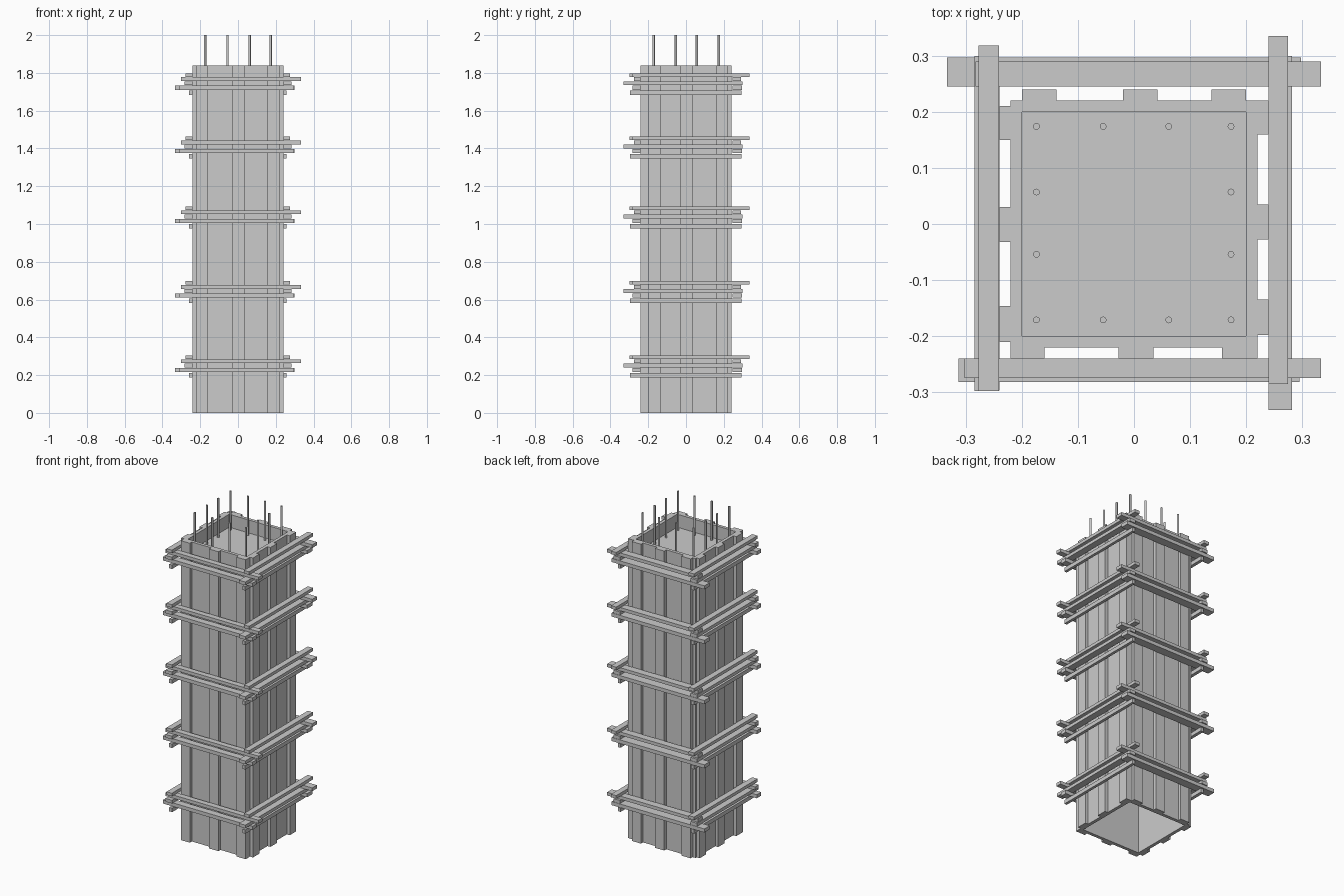
import bpy
import bmesh
from mathutils import Matrix, Vector

if "Cube" in bpy.data.objects:
    bpy.data.objects.remove(bpy.data.objects["Cube"])


def make_object(name, bm):
    mesh = bpy.data.meshes.new(name)
    bm.to_mesh(mesh)
    bm.free()
    ob = bpy.data.objects.new(name, mesh)
    bpy.context.collection.objects.link(ob)
    return ob


def add_box(bm, x, y, z):
    size = Vector((x[1] - x[0], y[1] - y[0], z[1] - z[0]))
    mid = Vector((sum(x) / 2, sum(y) / 2, sum(z) / 2))
    bmesh.ops.create_cube(bm, size=1, matrix=Matrix.Translation(mid) @ Matrix.Diagonal(size).to_4x4())


def boxes(name, items):
    bm = bmesh.new()
    for item in items:
        add_box(bm, *item)
    return make_object(name, bm)


H = 1.84           # formwork height
POUR = 1.76        # top of the poured concrete
Z = (0, H)

# Four inner form panels making a hollow shaft
boxes("front_panel", [((-.22, .22), (-.22, -.20), Z)])
boxes("back_panel", [((-.22, .22), (.20, .22), Z)])
boxes("left_panel", [((-.22, -.20), (-.20, .20), Z)])
boxes("right_panel", [((.20, .22), (-.20, .20), Z)])

# Vertical battens, three per side
boxes("front_battens", [(s, (-.24, -.22), Z) for s in ((-.22, -.16), (-.028, .035), (.157, .22))])
boxes("back_battens", [(s, (.22, .24), Z) for s in ((-.20, -.138), (-.02, .042), (.138, .20))])
boxes("left_battens", [((-.24, -.22), s, Z) for s in ((-.21, -.146), (-.032, .03), (.15, .21))])
boxes("right_battens", [((.22, .24), s, Z) for s in ((-.198, -.135), (-.028, .035), (.16, .22))])

# Concrete surface inside the shaft
boxes("concrete", [((-.20, .20), (-.20, .20), (POUR - .02, POUR))])

# Reinforcing bars around the perimeter
bm = bmesh.new()
xs = (-.174, -.055, .062, .173)
ys = (-.171, -.054, .057, .174)
for i, x in enumerate(xs):
    for j, y in enumerate(ys):
        if i in (0, 3) or j in (0, 3):
            bmesh.ops.create_cone(bm, cap_ends=True, segments=12, radius1=.006, radius2=.006,
                                  depth=2 - POUR, matrix=Matrix.Translation((x, y, (2 + POUR) / 2)))
rods = make_object("rebar", bm)
for p in rods.data.polygons:
    p.use_smooth = len(p.vertices) == 4
rods.data.set_sharp_from_angle(angle=.7)

# Clamp boards of one yoke: x range, y range, z range
YOKE = [
    # top row, left and right
    ((-.277, -.241), (-.298, .318), (.285, .304)),
    ((.24, .275), (-.285, .335), (.285, .304)),
    # upper row, front and back
    ((-.302, .333), (-.275, -.24), (.263, .283)),
    ((-.283, .333), (.245, .29), (.263, .283)),
    # middle row, left and right
    ((-.284, -.241), (-.298, .30), (.241, .261)),
    ((.24, .282), (-.332, .30), (.241, .261)),
    # lower row, front and back
    ((-.313, .295), (-.282, -.24), (.216, .238)),
    ((-.333, .298), (.245, .297), (.216, .238)),
    # bottom row, left and right
    ((-.26, -.24), (-.297, .293), (.188, .212)),
    ((.24, .257), (-.297, .293), (.188, .212)),
]
for n, dz in enumerate((0, .394, .789, 1.159, 1.494)):
    boxes(f"yoke_{n + 1}", [(x, y, (z[0] + dz, z[1] + dz)) for x, y, z in YOKE])
